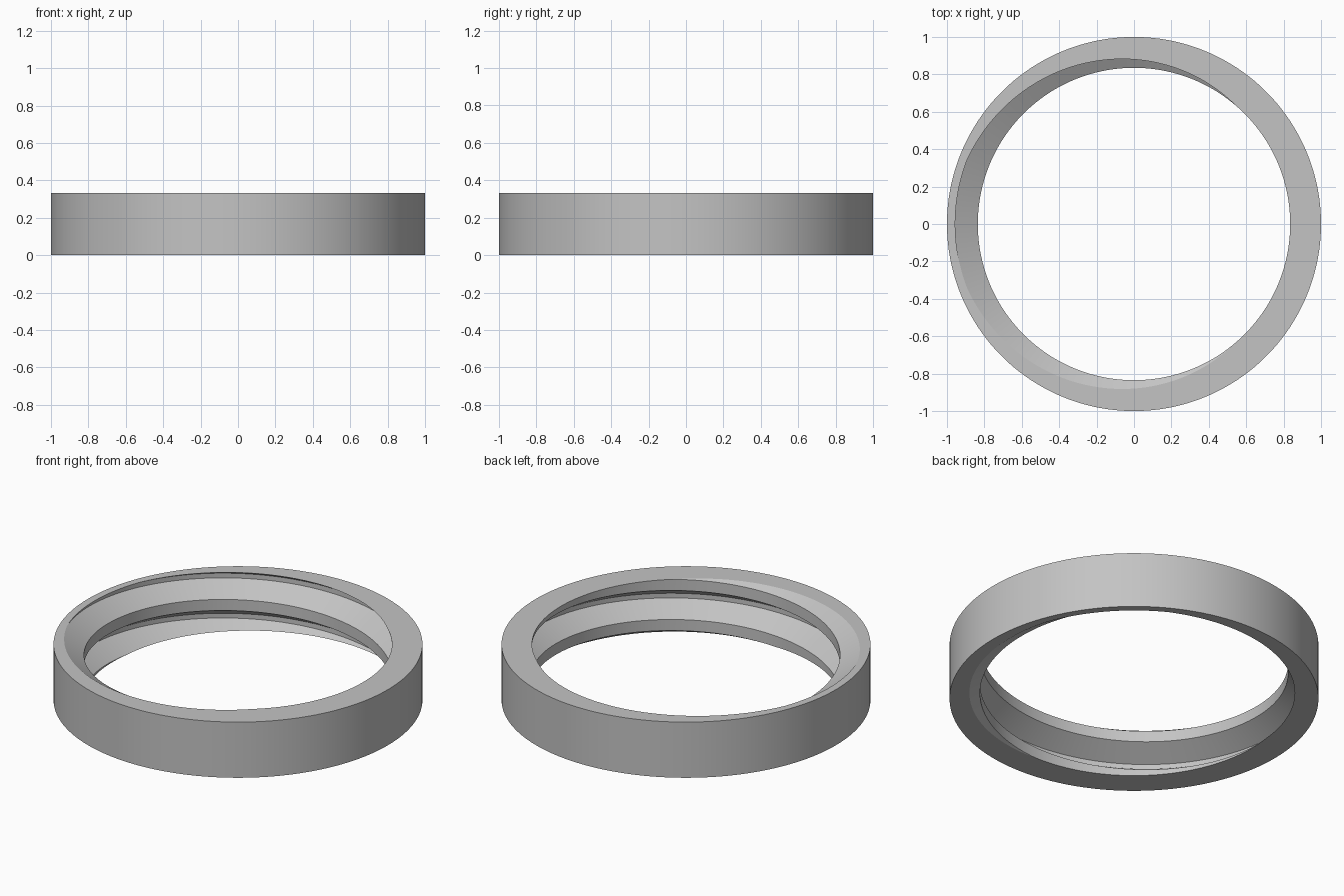
import bpy
import bmesh
from math import cos, sin, tau
from mathutils import Vector

if "Cube" in bpy.data.objects:
    bpy.data.objects.remove(bpy.data.objects["Cube"])

HEIGHT = 0.333
OUTER_R, CREST_R, ROOT_R = 1.0, 0.835, 0.956
PITCH, ROOT_FLAT, FLANK = 0.24, 0.028, 0.073
STEPS = 180

# One thread tooth: (height above root centre, radius)
half = ROOT_FLAT / 2
tooth = [(-half, ROOT_R), (half, ROOT_R),
         (half + FLANK, CREST_R), (PITCH - half - FLANK, CREST_R)]

# Helical thread surface, longer than the ring at both ends
bm = bmesh.new()
columns = []
for j in range(STEPS):
    turn = j / STEPS
    x, y = cos(tau * turn), sin(tau * turn)
    start = HEIGHT + PITCH * (turn - 0.5)
    columns.append([bm.verts.new((r * x, r * y, start + k * PITCH + dz))
                    for k in range(-4, 4) for dz, r in tooth])
for j in range(STEPS):
    a, b = columns[j], columns[(j + 1) % STEPS]
    shift = len(tooth) if j == STEPS - 1 else 0
    for i in range(len(a) - 1 - shift):
        bm.faces.new((a[i], b[i + shift], b[i + 1 + shift], a[i + 1]))

# Trim the thread flush with the top and bottom of the ring
for z, normal in ((HEIGHT, (0, 0, 1)), (0, (0, 0, -1))):
    bmesh.ops.bisect_plane(bm, geom=bm.verts[:] + bm.edges[:] + bm.faces[:],
                           dist=1e-6, plane_co=(0, 0, z), plane_no=normal,
                           clear_outer=True)


def extrude(edges):
    geom = bmesh.ops.extrude_edge_only(bm, edges=edges)["geom"]
    return ([g for g in geom if isinstance(g, bmesh.types.BMVert)],
            [g for g in geom if isinstance(g, bmesh.types.BMEdge)])


# Flat rims, spread out from the trimmed thread to the outer radius
outer_edges = {}
for z in (0, HEIGHT):
    loop = [e for e in bm.edges if e.is_boundary
            and all(abs(v.co.z - z) < 1e-4 for v in e.verts)]
    verts, edges = extrude(loop)
    for v in verts:
        flat = Vector((v.co.x, v.co.y, 0)).normalized() * OUTER_R
        v.co = (flat.x, flat.y, z)
    outer_edges[z] = [e for e in edges if e.is_boundary]

# Outer wall, dropped from the top rim to the bottom
verts, _ = extrude(outer_edges[HEIGHT])
for v in verts:
    v.co.z = 0
bmesh.ops.remove_doubles(bm, verts=bm.verts[:], dist=1e-5)
bmesh.ops.recalc_face_normals(bm, faces=bm.faces[:])

mesh = bpy.data.meshes.new("threaded_ring")
bm.to_mesh(mesh)
bm.free()
ring = bpy.data.objects.new("threaded_ring", mesh)
bpy.context.collection.objects.link(ring)

# Plain grey
grey = bpy.data.materials.new("grey")
grey.use_nodes = True
color = (0.55, 0.55, 0.55, 1)
grey.diffuse_color = color
grey.node_tree.nodes["Principled BSDF"].inputs["Base Color"].default_value = color
mesh.materials.append(grey)

bpy.ops.object.select_all(action="DESELECT")
ring.select_set(True)
bpy.context.view_layer.objects.active = ring
bpy.ops.object.shade_smooth_by_angle(angle=0.5)
